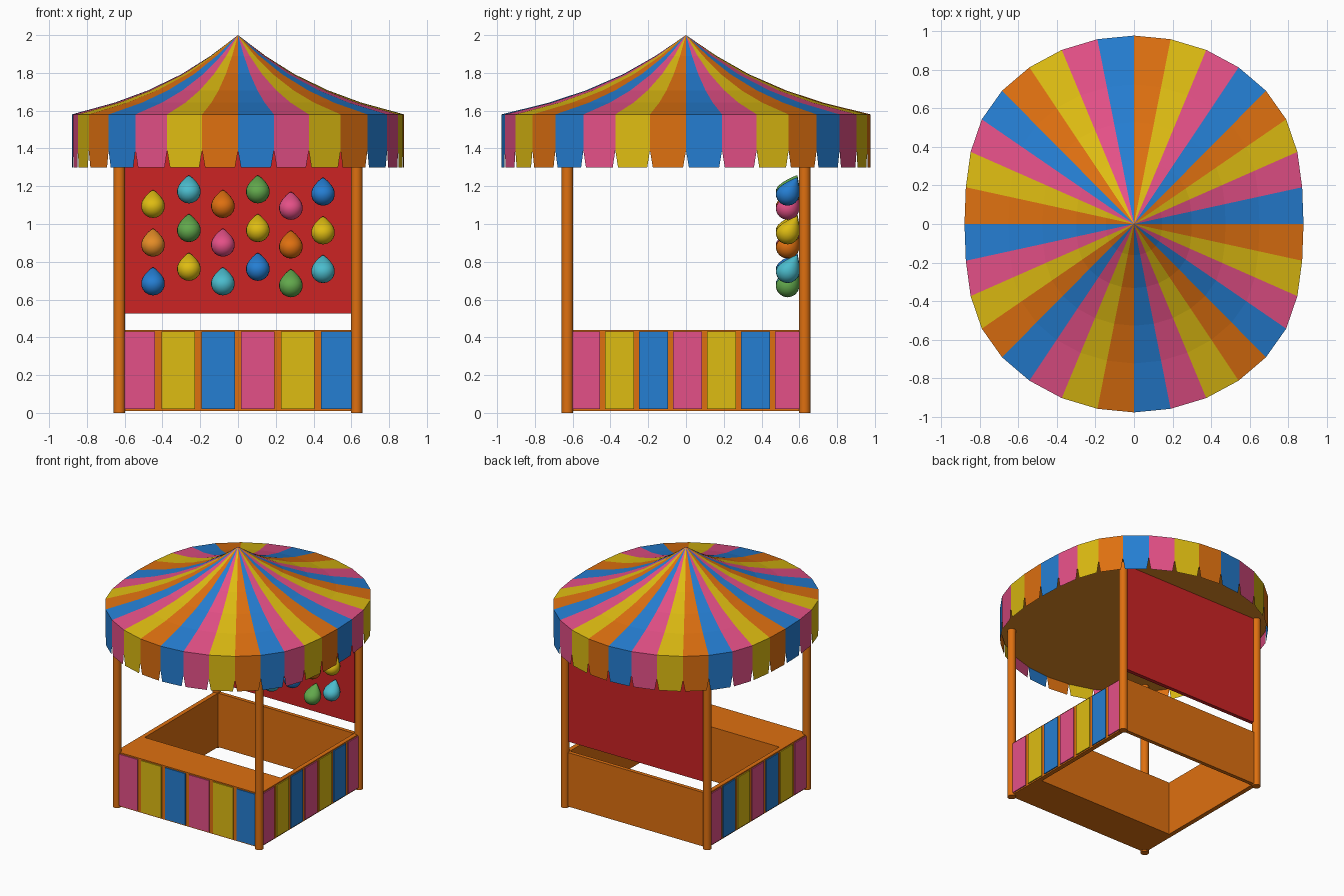
import bpy, bmesh, math

if "Cube" in bpy.data.objects:
    bpy.data.objects.remove(bpy.data.objects["Cube"])

# ---- colours ----
def mat(name, r, g, b):
    m = bpy.data.materials.new(name)
    lin = [((c / 255 + 0.055) / 1.055) ** 2.4 if c > 10 else c / 3295 for c in (r, g, b)]
    m.diffuse_color = (*lin, 1)
    m.use_nodes = True
    m.node_tree.nodes["Principled BSDF"].inputs["Base Color"].default_value = m.diffuse_color
    return m

ORANGE = mat("orange", 222, 112, 16)
YELLOW = mat("yellow", 222, 188, 18)
PINK = mat("pink", 228, 80, 135)
BLUE = mat("blue", 37, 126, 210)
RED = mat("red", 204, 35, 36)
CYAN = mat("cyan", 75, 188, 205)
GREEN = mat("green", 98, 168, 76)
AMBER = mat("amber", 228, 140, 38)

def make(name, bm, mats):
    bmesh.ops.recalc_face_normals(bm, faces=bm.faces)
    me = bpy.data.meshes.new(name)
    bm.to_mesh(me)
    bm.free()
    for m in mats:
        me.materials.append(m)
    ob = bpy.data.objects.new(name, me)
    bpy.context.collection.objects.link(ob)
    return ob

def box(name, x0, x1, y0, y1, z0, z1, m):
    bm = bmesh.new()
    bmesh.ops.create_cube(bm, size=1)
    for v in bm.verts:
        v.co = ((x0 + x1) / 2 + v.co.x * (x1 - x0),
                (y0 + y1) / 2 + v.co.y * (y1 - y0),
                (z0 + z1) / 2 + v.co.z * (z1 - z0))
    return make(name, bm, [m])

# ---- canopy outline: 32 sides, clockwise from the back, flattened in x ----
N = 32
QX = [0, 0.19, 0.375, 0.543, 0.685, 0.79, 0.848, 0.873, 0.88]
def rim(k):
    k %= N
    h = k if k <= 16 else N - k
    x = QX[h if h <= 8 else 16 - h]
    return (x if k <= 16 else -x), 0.978 * math.cos(2 * math.pi * k / N)

STRIPES = [ORANGE, YELLOW, PINK, BLUE]

# striped roof, concave profile (fraction of rim, height)
prof = [(1, 1.58), (0.74, 1.643), (0.54, 1.708), (0.34, 1.793), (0.165, 1.89)]
bm = bmesh.new()
rings = [[bm.verts.new((rim(k)[0] * f, rim(k)[1] * f, z)) for k in range(N)] for f, z in prof]
apex = bm.verts.new((0, 0, 2))
for k in range(N):
    n = (k + 1) % N
    for a, b in zip(rings, rings[1:]):
        bm.faces.new((a[k], a[n], b[n], b[k])).material_index = k % 4
    bm.faces.new((rings[-1][k], rings[-1][n], apex)).material_index = k % 4
make("canopy_roof", bm, STRIPES)

# hanging valance with notched tabs
bm = bmesh.new()
for k in range(N):
    (xa, ya), (xb, yb) = rim(k), rim(k + 1)
    pts = [(0, 1.58), (1, 1.58), (1, 1.39), (0.92, 1.3), (0.08, 1.3), (0, 1.39)]
    vs = [bm.verts.new((xa + (xb - xa) * t, ya + (yb - ya) * t, z)) for t, z in pts]
    bm.faces.new(vs).material_index = k % 4
bmesh.ops.remove_doubles(bm, verts=bm.verts, dist=0.0005)
make("canopy_valance", bm, STRIPES)

# flat ceiling under the canopy
bm = bmesh.new()
lo = [bm.verts.new((rim(k)[0] * 0.995, rim(k)[1] * 0.995, 1.39)) for k in range(N)]
bm.faces.new(lo)
ceiling = make("canopy_ceiling", bm, [AMBER])
if ceiling.data.polygons[0].normal.z > 0:
    ceiling.data.flip_normals()

# ---- corner posts ----
for sx, nx in ((-1, "left"), (1, "right")):
    for sy, ny in ((-1, "front"), (1, "back")):
        bpy.ops.mesh.primitive_cylinder_add(vertices=16, radius=0.031, depth=1.395,
                                            location=(sx * 0.628, sy * 0.628, 0.6975))
        post = bpy.context.object
        post.name = f"{ny}_{nx}_post"
        post.data.materials.append(ORANGE)
        bpy.ops.object.shade_smooth_by_angle()

# ---- counter and low walls ----
Z0, Z1, W = 0.01, 0.44, 0.635
box("front_counter", -W, W, -W, -0.32, Z0, Z1, ORANGE)
box("back_wall", -W, W, W - 0.03, W, Z0, Z1, ORANGE)
for s, n in ((-1, "left"), (1, "right")):
    xs = sorted((s * W, s * (W - 0.035)))
    box(n + "_wall", *xs, -0.32, W - 0.03, Z0, Z1, ORANGE)

# painted panels on the front and both sides
P3 = [PINK, YELLOW, BLUE]
for i in range(6):
    c = (i - 2.5) * 0.211
    box("front_panel", c - 0.089, c + 0.089, -W - 0.008, -W + 0.001, 0.02, 0.43, P3[i % 3])
for s, n in ((-1, "left"), (1, "right")):
    xs = sorted((s * (W - 0.001), s * (W + 0.008)))
    for i in range(7):
        c = (i - 3) * 0.18 + 0.008
        box(n + "_panel", *xs, c - 0.076, c + 0.076, 0.02, 0.43, P3[i % 3])

# ---- red target board ----
box("back_board", -0.61, 0.61, 0.6, 0.63, 0.525, 1.39, RED)

# ---- balloons: teardrops with the tip leaning back to the board ----
def balloon(x, z, m):
    r, y, seg = 0.063, 0.538, 20
    pr = [(math.sin(a) * r, -math.cos(a) * r)
          for a in [math.radians(d) for d in (20, 40, 60, 80, 100, 118)]]
    pr += [(0.043, 0.048), (0.026, 0.066), (0.01, 0.08)]
    bm = bmesh.new()
    def lean(h):
        return 0.05 * (max(h, 0) / 0.086) ** 2
    rs = [[bm.verts.new((x + q * math.cos(t), min(y + q * math.sin(t) + lean(h), 0.602), z + h))
           for t in [2 * math.pi * j / seg for j in range(seg)]] for q, h in pr]
    bot = bm.verts.new((x, y, z - r))
    top = bm.verts.new((x, y + 0.05, z + 0.086))
    for j in range(seg):
        n = (j + 1) % seg
        for a, b in zip(rs, rs[1:]):
            bm.faces.new((a[j], a[n], b[n], b[j]))
        bm.faces.new((bot, rs[0][n], rs[0][j]))
        bm.faces.new((rs[-1][j], rs[-1][n], top))
    ob = make("balloon", bm, [m])
    for p in ob.data.polygons:
        p.use_smooth = True

cols = [(-0.45, 1.095, (YELLOW, AMBER, BLUE)), (-0.26, 1.172, (CYAN, GREEN, YELLOW)),
        (-0.08, 1.095, (ORANGE, PINK, CYAN)), (0.105, 1.172, (GREEN, YELLOW, BLUE)),
        (0.28, 1.085, (PINK, ORANGE, GREEN)), (0.45, 1.16, (BLUE, YELLOW, CYAN))]
for x, z, ms in cols:
    for i, m in enumerate(ms):
        balloon(x, z - i * 0.205, m)
